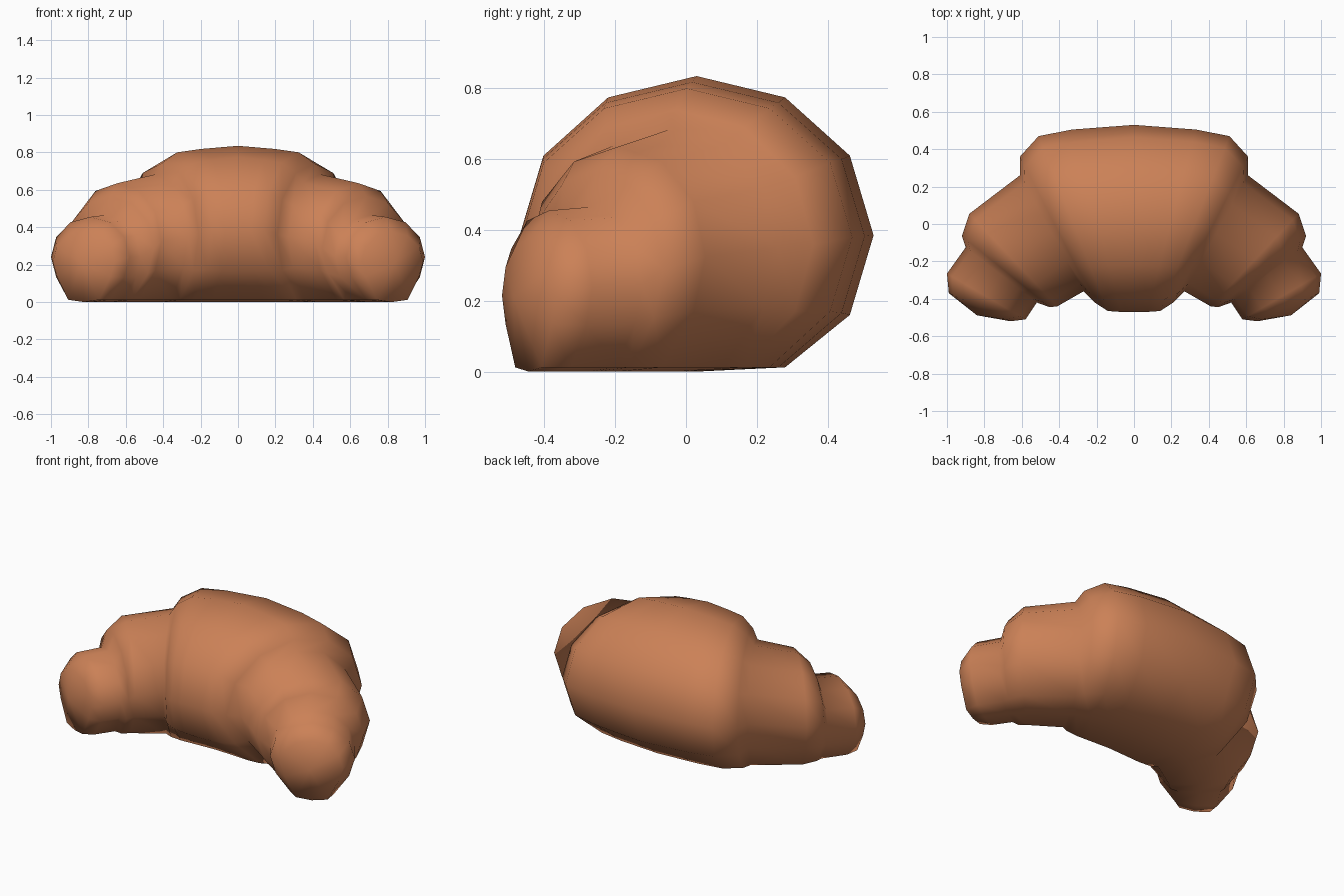
import bpy, bmesh, math

if "Cube" in bpy.data.objects:
    bpy.data.objects.remove(bpy.data.objects["Cube"])

SIDES = 12

# Rings for the right half, from the middle to the tip:
# front point (x, y), back point (x, y), centre height, vertical radius
HALF = [
    (0.00, -0.47, 0.00, 0.53, 0.385, 0.45),    # big centre roll
    (0.07, -0.47, 0.33, 0.505, 0.383, 0.435),
    (0.14, -0.465, 0.51, 0.47, 0.38, 0.42),
    (0.21, -0.42, 0.61, 0.36, 0.36, 0.38),
    (0.27, -0.36, 0.61, 0.26, 0.35, 0.333),    # groove
    (0.41, -0.44, 0.88, 0.055, 0.325, 0.31),   # middle roll
    (0.45, -0.445, 0.92, -0.065, 0.29, 0.275),
    (0.52, -0.42, 0.90, -0.125, 0.245, 0.22),  # groove
    (0.58, -0.51, 1.00, -0.265, 0.24, 0.215),  # tip roll
    (0.66, -0.52, 0.99, -0.37, 0.215, 0.16),
]
TIP = (0.84, -0.488, 0.21)


def ring(bm, fx, fy, bx, by, zc, rz):
    """Twelve-sided upright oval from front to back, flattened underneath."""
    verts = []
    for i in range(SIDES):
        a = 2 * math.pi * i / SIDES
        t = 0.5 + 0.5 * math.cos(a)
        z = zc + rz * math.sin(a)
        if math.sin(a) < -0.95:
            z = 0.0
        elif math.sin(a) < -0.6:
            z = 0.012
        verts.append(bm.verts.new((fx + (bx - fx) * t, fy + (by - fy) * t, z)))
    return verts


# Crust: one loft through the mirrored rings
bm = bmesh.new()
left = [(-fx, fy, -bx, by, zc, rz) for fx, fy, bx, by, zc, rz in reversed(HALF[1:])]
loops = [ring(bm, *r) for r in left + HALF]
for a, b in zip(loops, loops[1:]):
    for i in range(SIDES):
        j = (i + 1) % SIDES
        bm.faces.new((a[i], a[j], b[j], b[i]))

# Closed tips
for loop, side in ((loops[0], -1), (loops[-1], 1)):
    tip = bm.verts.new((side * TIP[0], TIP[1], TIP[2]))
    for i in range(SIDES):
        bm.faces.new((loop[i], loop[(i + 1) % SIDES], tip))

bmesh.ops.recalc_face_normals(bm, faces=bm.faces)
for f in bm.faces:
    f.smooth = True

mesh = bpy.data.meshes.new("croissant_crust")
bm.to_mesh(mesh)
bm.free()

crust = bpy.data.materials.new("baked brown")
crust.diffuse_color = (0.60, 0.22, 0.095, 1)
crust.use_nodes = True
crust.node_tree.nodes["Principled BSDF"].inputs["Base Color"].default_value = crust.diffuse_color
mesh.materials.append(crust)
bpy.context.collection.objects.link(bpy.data.objects.new("croissant_crust", mesh))
